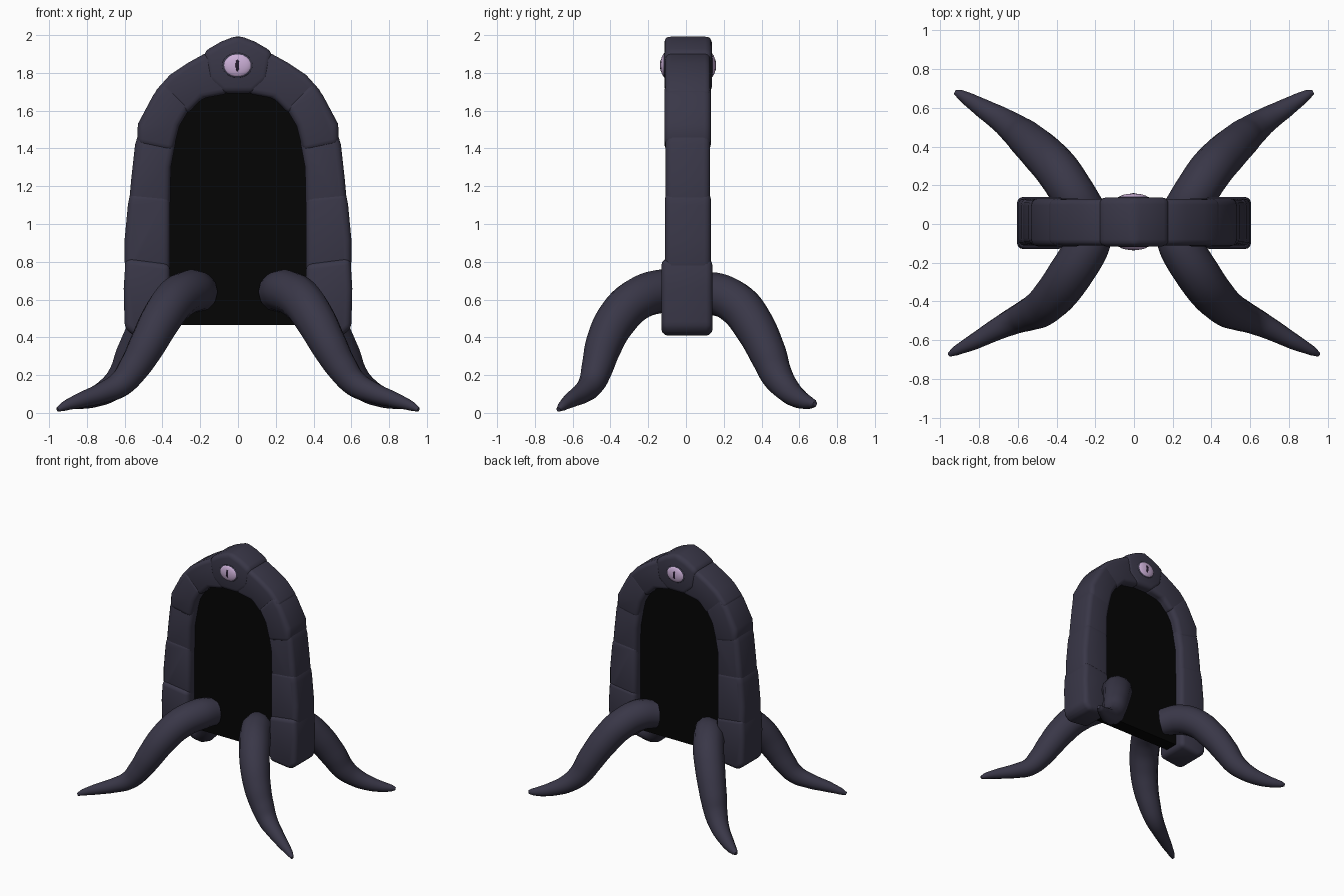
import bpy, bmesh, math

if "Cube" in bpy.data.objects:
    bpy.data.objects.remove(bpy.data.objects["Cube"])


def material(name, rgb):
    m = bpy.data.materials.new(name)
    m.diffuse_color = (*rgb, 1)
    m.use_nodes = True
    m.node_tree.nodes["Principled BSDF"].inputs["Base Color"].default_value = m.diffuse_color
    return m


SLATE = material("slate", (0.041, 0.038, 0.064))
BLACK = material("portal black", (0.0015, 0.0015, 0.0015))
LILAC = material("eye lilac", (0.60, 0.43, 0.68))
PUPIL = material("pupil dark", (0.02, 0.012, 0.03))


def smooth(ob, angle=40):
    bpy.ops.object.select_all(action='DESELECT')
    ob.select_set(True)
    bpy.context.view_layer.objects.active = ob
    bpy.ops.object.shade_smooth_by_angle(angle=math.radians(angle))


def slab(name, outline, y0, y1, mat, bevel=0.03, mirror=False):
    """Front outline (x, z) extruded from y0 to y1 with rounded edges."""
    bm = bmesh.new()
    face = bm.faces.new([bm.verts.new((x, y0, z)) for x, z in outline])
    ext = bmesh.ops.extrude_face_region(bm, geom=[face])
    for v in ext["geom"]:
        if isinstance(v, bmesh.types.BMVert):
            v.co.y = y1
    bmesh.ops.recalc_face_normals(bm, faces=bm.faces)
    if bevel:
        edges = [e for e in bm.edges if e.calc_face_angle(0) > 0.6]
        bmesh.ops.bevel(bm, geom=edges, offset=bevel, segments=3,
                        profile=0.5, affect='EDGES', clamp_overlap=True)
    me = bpy.data.meshes.new(name)
    bm.to_mesh(me)
    bm.free()
    me.materials.append(mat)
    ob = bpy.data.objects.new(name, me)
    bpy.context.collection.objects.link(ob)
    smooth(ob)
    if mirror:
        ob.modifiers.new("mirror", 'MIRROR')
    return ob


def ellipsoid(name, loc, size, mat):
    bpy.ops.mesh.primitive_uv_sphere_add(segments=24, ring_count=12, location=loc)
    ob = bpy.context.object
    ob.name = name
    ob.scale = size
    ob.data.materials.append(mat)
    smooth(ob, 60)


def tentacle(name, points):
    """Tapered tube through (x, y, z, radius) points, mirrored across x."""
    cu = bpy.data.curves.new(name, 'CURVE')
    cu.dimensions = '3D'
    cu.bevel_depth = 1.0
    cu.bevel_resolution = 4
    cu.resolution_u = 5
    cu.use_fill_caps = True
    sp = cu.splines.new('BEZIER')
    sp.bezier_points.add(len(points) - 1)
    for bp, (x, y, z, r) in zip(sp.bezier_points, points):
        bp.co = (x, y, z)
        bp.radius = r
        bp.handle_left_type = bp.handle_right_type = 'AUTO'
    ob = bpy.data.objects.new(name, cu)
    bpy.context.collection.objects.link(ob)
    cu.materials.append(SLATE)
    bpy.ops.object.select_all(action='DESELECT')
    ob.select_set(True)
    bpy.context.view_layer.objects.active = ob
    bpy.ops.object.convert(target='MESH')
    ob = bpy.context.object
    smooth(ob, 60)
    ob.modifiers.new("mirror", 'MIRROR')


# Arch stones, from the feet up to the shoulders
slab("foot_stone", [(0.36, 0.43), (0.55, 0.405), (0.60, 0.45), (0.605, 0.66),
                    (0.595, 0.82), (0.36, 0.79)], -0.13, 0.14, SLATE, 0.04, True)
slab("lower_post_stone", [(0.36, 0.72), (0.59, 0.72), (0.60, 0.80), (0.60, 0.92),
                          (0.583, 1.10), (0.57, 1.17), (0.36, 1.15)],
     -0.112, 0.132, SLATE, 0.035, True)
slab("upper_post_stone", [(0.36, 1.05), (0.582, 1.05), (0.565, 1.24), (0.545, 1.42),
                          (0.52, 1.50), (0.325, 1.46), (0.355, 1.3)],
     -0.108, 0.128, SLATE, 0.035, True)
slab("shoulder_stone", [(0.345, 1.38), (0.535, 1.42), (0.53, 1.53), (0.45, 1.68),
                        (0.39, 1.76), (0.25, 1.62), (0.31, 1.52)],
     -0.115, 0.132, SLATE, 0.035, True)
slab("crown_stone", [(0.27, 1.58), (0.45, 1.69), (0.36, 1.79), (0.27, 1.85),
                     (0.18, 1.90), (0.08, 1.90), (0.05, 1.69), (0.19, 1.665)],
     -0.11, 0.13, SLATE, 0.03, True)
slab("keystone", [(-0.08, 1.69), (0.08, 1.69), (0.16, 1.76), (0.185, 1.91), (0.09, 1.965),
                  (0, 2.0), (-0.09, 1.965), (-0.185, 1.91), (-0.16, 1.76)],
     -0.115, 0.137, SLATE, 0.035)

# Black doorway panel, recessed between the stones
half = [(0.375, 0.465), (0.375, 1.28), (0.34, 1.5), (0.26, 1.65), (0.13, 1.74)]
slab("doorway_panel", half + [(-x, z) for x, z in reversed(half)],
     -0.038, 0.067, BLACK, 0)

# Eyes on both faces of the keystone
for side, y, d in (("front", -0.113, -1), ("back", 0.135, 1)):
    ellipsoid(side + "_eyelid", (-0.003, y, 1.84), (0.082, 0.014, 0.066), SLATE)
    ellipsoid(side + "_eye", (-0.003, y, 1.84), (0.075, 0.022, 0.061), LILAC)
    ellipsoid(side + "_pupil", (-0.003, y + d * 0.018, 1.84), (0.011, 0.007, 0.032), PUPIL)

# Tentacle legs
tentacle("front_tentacles", [
    (0.205, -0.02, 0.64, 0.105), (0.245, -0.12, 0.645, 0.115), (0.33, -0.26, 0.60, 0.115),
    (0.41, -0.37, 0.49, 0.109), (0.48, -0.435, 0.36, 0.098), (0.55, -0.47, 0.24, 0.084),
    (0.62, -0.50, 0.155, 0.07), (0.72, -0.55, 0.105, 0.055), (0.83, -0.61, 0.068, 0.041),
    (0.92, -0.655, 0.035, 0.025), (0.955, -0.675, 0.017, 0.012)])
tentacle("back_tentacles", [
    (0.24, 0.05, 0.62, 0.105), (0.31, 0.15, 0.63, 0.114), (0.39, 0.27, 0.575, 0.114),
    (0.47, 0.36, 0.46, 0.109), (0.55, 0.435, 0.31, 0.098), (0.605, 0.48, 0.20, 0.084),
    (0.68, 0.535, 0.125, 0.068), (0.77, 0.59, 0.08, 0.053), (0.85, 0.64, 0.057, 0.038),
    (0.90, 0.67, 0.05, 0.025), (0.925, 0.682, 0.047, 0.012)])
